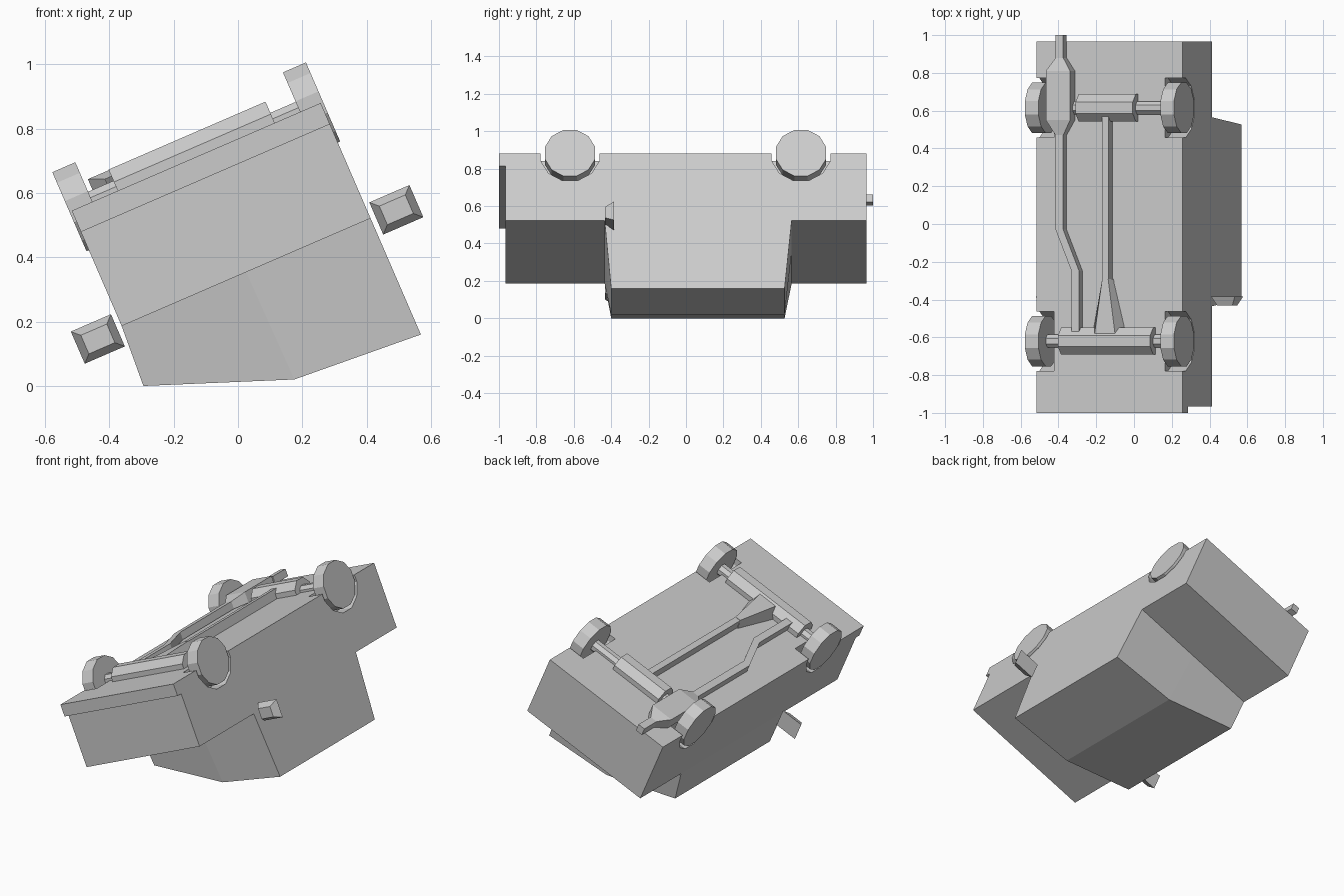
import bpy, bmesh
from math import radians, pi, cos, sin
from mathutils import Matrix

if "Cube" in bpy.data.objects:
    bpy.data.objects.remove(bpy.data.objects["Cube"])

# The car is modelled upright (x across, z up, z=0 at floor), then rolled onto its roof
ROLL = Matrix.Translation((-0.13, 0, 0.7125)) @ Matrix.Rotation(radians(156.6), 4, 'Y')


def finish(name, bm):
    bmesh.ops.recalc_face_normals(bm, faces=bm.faces)
    mesh = bpy.data.meshes.new(name)
    bm.to_mesh(mesh)
    bm.free()
    ob = bpy.data.objects.new(name, mesh)
    bpy.context.collection.objects.link(ob)
    ob.matrix_world = ROLL
    return ob


def loft_bm(rings):
    bm = bmesh.new()
    vs = [[bm.verts.new(p) for p in r] for r in rings]
    n = len(vs[0])
    for a, b in zip(vs, vs[1:]):
        for i in range(n):
            j = (i + 1) % n
            bm.faces.new((a[i], a[j], b[j], b[i]))
    bm.faces.new(vs[0])
    bm.faces.new(vs[-1])
    return bm, vs


def loft(name, rings):
    return finish(name, loft_bm(rings)[0])


def rect(y, cx, hw, z0, z1, top=None):
    # rectangular cross-section across the car; 'hw' half width at z0, 'top' at z1
    t = hw if top is None else top
    return [(cx - hw, y, z0), (cx + hw, y, z0), (cx + t, y, z1), (cx - t, y, z1)]


def prism(name, sides, apothem, x0, x1, y):
    # regular prism lying across the car with flats at top and bottom
    r = apothem / cos(pi / sides)
    ang = [2 * pi * (i + 0.5) / sides + pi / 2 for i in range(sides)]
    return loft(name, [[(x, y + r * cos(a), r * sin(a)) for a in ang] for x in (x0, x1)])


# Body shell: box lofted front to back, cabin extruded from the middle of its top
HW, BELT = 0.422, 0.391
bm, vs = loft_bm([[(-HW, y, 0), (HW, y, 0), (HW, y, BELT), (0, y, BELT), (-HW, y, BELT)]
                  for y in (-0.965, -0.435, 0.565, 0.965)])
tops = [f for f in bm.faces if all(v in vs[1] + vs[2] and v.co.z > 0.1 for v in f.verts)]
ext = bmesh.ops.extrude_face_region(bm, geom=tops)
bmesh.ops.delete(bm, geom=tops, context='FACES_ONLY')
for v in [g for g in ext['geom'] if isinstance(g, bmesh.types.BMVert)]:
    v.co.y = -0.4 if v.co.y < 0 else 0.527
    if v.co.x > 0.1:            # crushed side of the roof
        v.co.x, v.co.z = 0.434, 0.589
    elif v.co.x < -0.1:         # intact side
        v.co.z = 0.785
    else:
        v.co.x, v.co.z = -0.005, 0.757
body = finish("car_body", bm)

# Front bumper
loft("front_bumper", [rect(y, 0, HW, 0, 0.072) for y in (-1.0, -0.965)])

# Wheels, wheel wells and axles
for end, y, half in (("front", -0.62, 0.266), ("rear", 0.615, 0.165)):
    for side, s in (("left", 1), ("right", -1)):
        prism(f"{end}_{side}_wheel", 12, 0.134, s * 0.352, s * 0.43, y)
        cut = prism(f"{end}_{side}_well_cutter", 12, 0.157, s * 0.32, s * 0.6, y)
        cut.hide_render = True
        cut.hide_viewport = True
        cut.display_type = 'WIRE'
        mod = body.modifiers.new("wheel_well", 'BOOLEAN')
        mod.operation = 'DIFFERENCE'
        mod.solver = 'EXACT'
        mod.object = cut
    prism(f"{end}_axle", 8, 0.034, -0.36, 0.36, y)
    prism(f"{end}_axle_housing", 8, 0.072, -half, half, y)

# Drive shaft and tapered gearbox
loft("drive_shaft", [rect(y, 0, 0.018, 0.005, -0.055) for y in (-0.32, 0.57)])
loft("gearbox", [rect(-0.59, 0, 0.1, 0.005, -0.062, 0.06),
                 rect(-0.29, 0, 0.024, 0.005, -0.057, 0.017)])

# Exhaust pipe with muffler: (y, x, half width, depth below floor)
EXHAUST = [(-0.57, 0.175, 0.022, 0.05), (-0.25, 0.175, 0.022, 0.05),
           (-0.03, 0.267, 0.022, 0.05), (0.47, 0.267, 0.022, 0.05),
           (0.55, 0.267, 0.07, 0.07), (0.81, 0.267, 0.07, 0.07),
           (0.88, 0.267, 0.022, 0.05), (1.0, 0.267, 0.022, 0.05)]
loft("exhaust", [rect(y, x, hw, -0.005, -d) for y, x, hw, d in EXHAUST])

# Side mirrors tapering towards the front
for side, s in (("left", 1), ("right", -1)):
    loft(f"{side}_mirror", [rect(-0.432, s * 0.506, 0.044, 0.367, 0.43),
                            rect(-0.385, s * 0.506, 0.068, 0.344, 0.453)])
